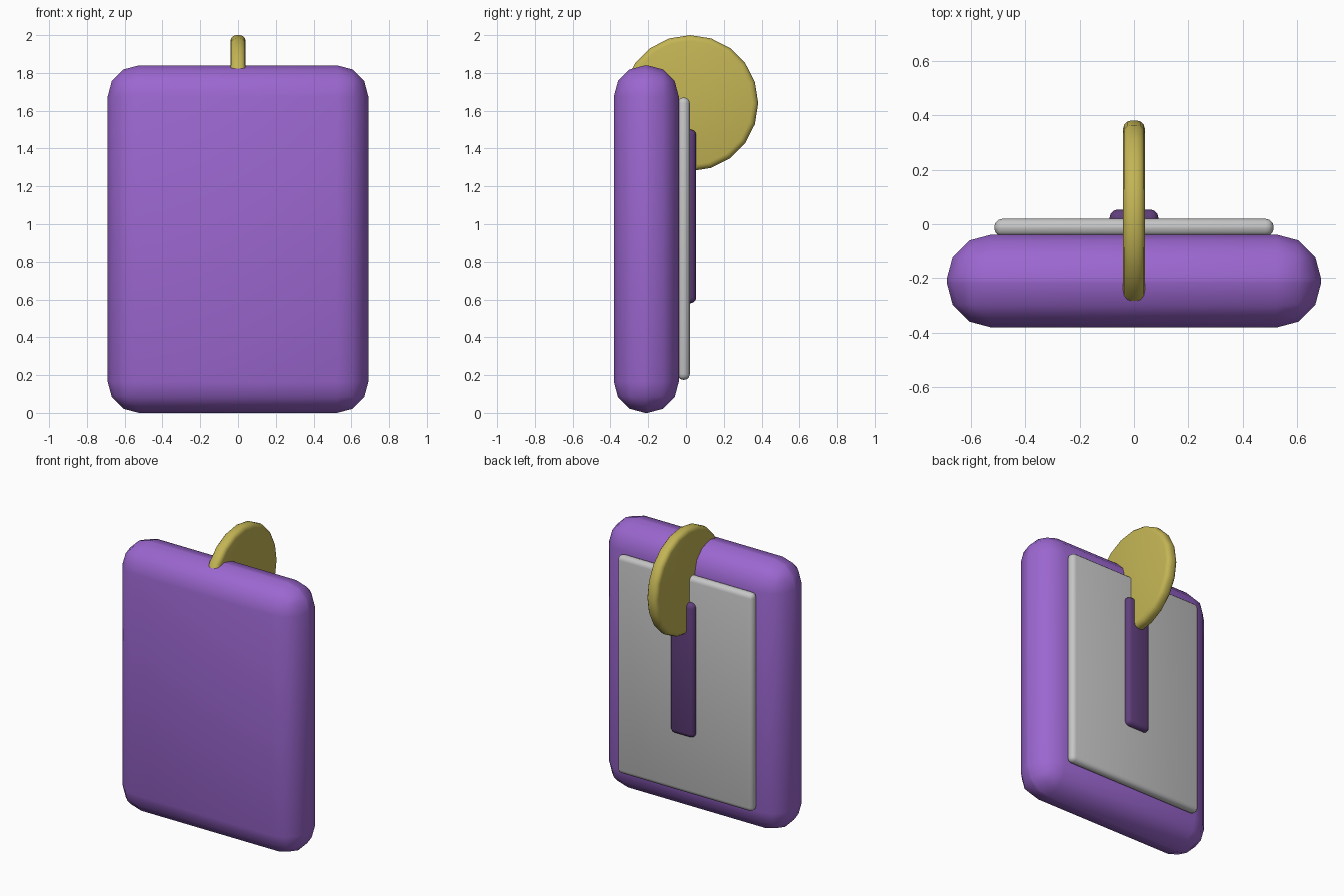
import bpy
import math

cube = bpy.data.objects.get("Cube")
if cube:
    bpy.data.objects.remove(cube, do_unlink=True)


def material(name, rgb):
    mat = bpy.data.materials.new(name)
    mat.use_nodes = True
    colour = (*rgb, 1)
    mat.diffuse_color = colour
    mat.node_tree.nodes["Principled BSDF"].inputs["Base Color"].default_value = colour
    return mat


def finish(name, mat, bevel):
    """Name, round and smooth the active object."""
    obj = bpy.context.object
    obj.name = name
    obj.data.materials.append(mat)
    bpy.ops.object.transform_apply(location=False, rotation=True, scale=True)
    mod = obj.modifiers.new("Rounding", "BEVEL")
    mod.width = bevel
    mod.segments = 3
    mod.limit_method = "ANGLE"
    mod.angle_limit = math.radians(30)
    bpy.ops.object.modifier_apply(modifier=mod.name)
    bpy.ops.object.shade_smooth()
    return obj


def rounded_box(name, mat, low, high, bevel):
    centre = [(a + b) / 2 for a, b in zip(low, high)]
    bpy.ops.mesh.primitive_cube_add(size=1, location=centre)
    bpy.context.object.scale = [b - a for a, b in zip(low, high)]
    return finish(name, mat, bevel)


purple = material("purple", (0.33, 0.135, 0.63))
dark_purple = material("dark purple", (0.114, 0.048, 0.195))
grey = material("light grey", (0.56, 0.56, 0.56))
gold = material("gold", (0.55, 0.46, 0.09))

# Thick rounded slab
rounded_box("body", purple, (-0.69, -0.382, 0), (0.69, -0.038, 1.84), 0.165)

# Panel on the back, and the strip laid on it
rounded_box("back_panel", grey, (-0.515, -0.045, 0.175), (0.515, 0.02, 1.67), 0.03)
rounded_box("back_strip", dark_purple, (-0.09, -0.02, 0.58), (0.09, 0.054, 1.5), 0.03)

# Upright disc set into the top edge
bpy.ops.mesh.primitive_cylinder_add(
    vertices=20, radius=0.36, depth=0.08,
    location=(0, 0.022, 1.64), rotation=(0, math.pi / 2, 0))
finish("disc", gold, 0.03)
